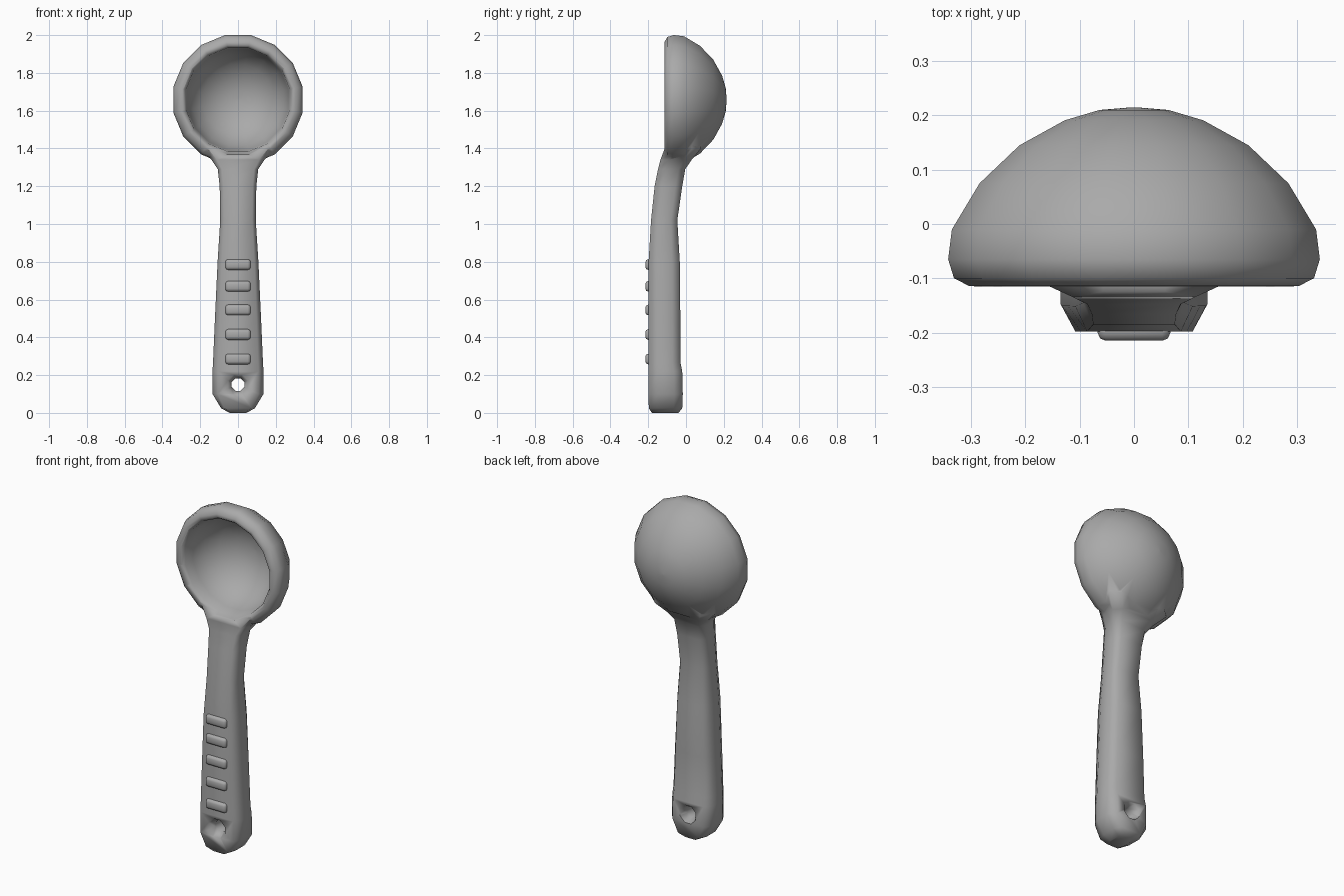
import bpy, bmesh
from math import pi, sin, cos, radians

if "Cube" in bpy.data.objects:
    bpy.data.objects.remove(bpy.data.objects["Cube"])

grey = bpy.data.materials.new("dark_grey")
grey.diffuse_color = (0.4, 0.4, 0.4, 1)
grey.use_nodes = True
grey.node_tree.nodes["Principled BSDF"].inputs["Base Color"].default_value = grey.diffuse_color


def make_object(name, bm):
    bmesh.ops.recalc_face_normals(bm, faces=bm.faces)
    mesh = bpy.data.meshes.new(name)
    bm.to_mesh(mesh)
    bm.free()
    mesh.materials.append(grey)
    ob = bpy.data.objects.new(name, mesh)
    bpy.context.collection.objects.link(ob)
    return ob


def loft(name, rings):
    bm = bmesh.new()
    loops = [[bm.verts.new(p) for p in ring] for ring in rings]
    n = len(loops[0])
    for a, b in zip(loops, loops[1:]):
        for i in range(n):
            j = (i + 1) % n
            bm.faces.new((a[i], a[j], b[j], b[i]))
    bm.faces.new(loops[0])
    bm.faces.new(loops[-1])
    return make_object(name, bm)


def lathe(name, profile, z, sides):
    # profile of (radius, y) turned around a front-to-back axis
    angles = [2 * pi * (i + 0.5) / sides for i in range(sides)]
    return loft(name, [[(r * cos(a), y, z + r * sin(a)) for a in angles]
                       for r, y in profile])


def boolean(ob, other, operation):
    mod = ob.modifiers.new(operation, 'BOOLEAN')
    mod.operation = operation
    mod.solver = 'EXACT'
    mod.object = other
    bpy.context.view_layer.objects.active = ob
    bpy.ops.object.modifier_apply(modifier=mod.name)
    bpy.data.objects.remove(other, do_unlink=True)


def smooth(ob, angle):
    bpy.ops.object.select_all(action='DESELECT')
    ob.select_set(True)
    bpy.context.view_layer.objects.active = ob
    bpy.ops.object.shade_smooth_by_angle(angle=radians(angle))


# Handle: chamfered sections (z, half width, front y, back y)
sections = [(0.0, 0.045, -0.18, -0.04), (0.025, 0.09, -0.197, -0.02),
            (0.10, 0.135, -0.198, -0.017), (0.22, 0.135, -0.198, -0.02),
            (0.27, 0.132, -0.198, -0.03), (0.50, 0.122, -0.198, -0.03),
            (0.80, 0.108, -0.198, -0.033), (1.02, 0.094, -0.185, -0.046),
            (1.20, 0.097, -0.166, -0.020), (1.29, 0.107, -0.148, -0.004),
            (1.34, 0.140, -0.135, 0.03), (1.40, 0.200, -0.113, 0.08),
            (1.45, 0.200, -0.105, 0.07)]


def section(z, w, f, b):
    d = b - f
    half = [(0.8 * w, f), (w, f + 0.28 * d), (w, b - 0.25 * d), (0.74 * w, b)]
    return [(x, y, z) for x, y in half] + [(-x, y, z) for x, y in reversed(half)]


handle = loft("handle", [section(*s) for s in sections])

# Hanging hole, flared at both faces
hole = lathe("hole_cutter", [(0.058, -0.25), (0.058, -0.199), (0.036, -0.16),
                             (0.036, -0.06), (0.055, -0.018), (0.055, 0.05)], 0.15, 8)
boolean(handle, hole, 'DIFFERENCE')

# Bowl: solid dome joined to the handle, then hollowed out
scoop = lathe("scoop", [(0.28, -0.116), (0.31, -0.114), (0.338, -0.10), (0.349, -0.065),
                        (0.342, -0.01), (0.29, 0.075), (0.215, 0.145),
                        (0.13, 0.191), (0.065, 0.21), (0.004, 0.215)], 1.658, 16)
cavity = lathe("cavity_cutter", [(0.295, -0.3), (0.295, -0.117), (0.28, -0.10),
                                 (0.272, -0.04), (0.245, 0.03), (0.19, 0.10),
                                 (0.11, 0.145), (0.05, 0.16), (0.004, 0.163)], 1.658, 16)
boolean(scoop, handle, 'UNION')
boolean(scoop, cavity, 'DIFFERENCE')
smooth(scoop, 85)

# Grip ridges
for i, z in enumerate((0.285, 0.415, 0.545, 0.67, 0.785)):
    bm = bmesh.new()
    bmesh.ops.create_cube(bm, size=1)
    for v in bm.verts:
        v.co = (v.co.x * 0.134, -0.19 + v.co.y * 0.05, z + v.co.z * 0.056)
    bmesh.ops.bevel(bm, geom=bm.edges[:], offset=0.015, segments=2,
                    profile=0.5, affect='EDGES')
    smooth(make_object(f"grip_ridge_{i + 1}", bm), 85)
